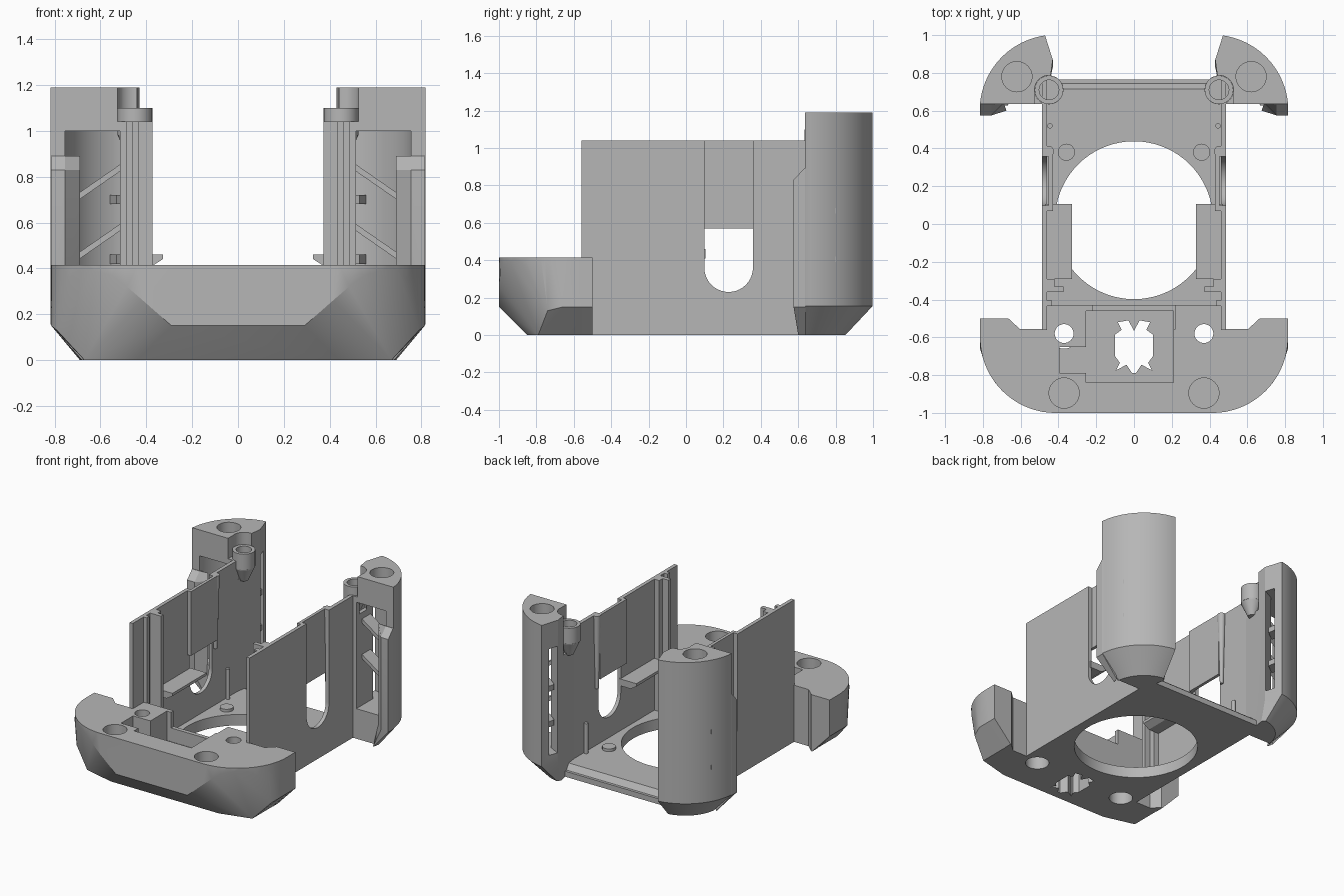
import bpy, bmesh, math

if "Cube" in bpy.data.objects:
    bpy.data.objects.remove(bpy.data.objects["Cube"])

grey = bpy.data.materials.new("grey plastic")
grey.diffuse_color = (0.47, 0.47, 0.47, 1)
grey.use_nodes = True
grey.node_tree.nodes["Principled BSDF"].inputs["Base Color"].default_value = grey.diffuse_color


def to_object(name, bm):
    bmesh.ops.recalc_face_normals(bm, faces=bm.faces)
    mesh = bpy.data.meshes.new(name)
    bm.to_mesh(mesh)
    bm.free()
    ob = bpy.data.objects.new(name, mesh)
    bpy.context.collection.objects.link(ob)
    mesh.materials.append(grey)
    return ob


def loft(name, rings):
    """Skin equal-length rings of 3D points and cap both ends."""
    bm = bmesh.new()
    vs = [[bm.verts.new(p) for p in r] for r in rings]
    n = len(vs[0])
    bm.faces.new(vs[0])
    bm.faces.new(vs[-1])
    for a, b in zip(vs, vs[1:]):
        for i in range(n):
            j = (i + 1) % n
            bm.faces.new((a[i], a[j], b[j], b[i]))
    return to_object(name, bm)


def prism(name, outline, z0, z1):
    return loft(name, [[(x, y, z) for x, y in outline] for z in (z0, z1)])


def extrude_x(name, profile, x0, x1):
    return loft(name, [[(x, y, z) for y, z in profile] for x in (x0, x1)])


def box(name, x0, x1, y0, y1, z0, z1):
    return prism(name, [(x0, y0), (x1, y0), (x1, y1), (x0, y1)], z0, z1)


def arc(cx, cy, r, a0, a1, n):
    return [(cx + r * math.cos(math.radians(a0 + (a1 - a0) * i / n)),
             cy + r * math.sin(math.radians(a0 + (a1 - a0) * i / n))) for i in range(n + 1)]


def cyl(name, x, y, r, z0, z1, r0=None):
    lo = arc(x, y, r0 or r, 0, 360, 32)[:-1]
    hi = arc(x, y, r, 0, 360, 32)[:-1]
    return loft(name, [[(*p, z0) for p in lo], [(*p, z1) for p in hi]])


def finish(ob, cuts=(), adds=(), mirror=False):
    for op, others in (("UNION", adds), ("DIFFERENCE", cuts)):
        for other in others:
            m = ob.modifiers.new("bool", "BOOLEAN")
            m.operation, m.object, m.solver = op, other, "EXACT"
            other.hide_render = True
    if mirror:
        ob.modifiers.new("mirror", "MIRROR").use_mirror_merge = False
    bpy.ops.object.select_all(action="DESELECT")
    ob.select_set(True)
    bpy.context.view_layer.objects.active = ob
    bpy.ops.object.convert(target="MESH")
    bpy.ops.object.shade_smooth_by_angle(angle=math.radians(25))
    for other in (*cuts, *adds):
        bpy.data.objects.remove(other)
    return ob


# floor plate with round opening and sloped rear lip
floor = extrude_x("floor", [(-.45, 0), (.765, 0), (.765, .04), (.745, .04), (.715, .08), (-.45, .08)], -.485, .485)
opening = prism("cutter", arc(0, .02, .418, 0, 360, 72)[:-1], -.1, .3)
finish(floor, [opening])

# front bumper: hull of the bottom outline, faceted corners and rounded top
bm = bmesh.new()
corner = [(.44, -.85, 0), (.67, -.79, 0), (.67, -.555, 0), (.29, -1, .15), (.815, -.555, .15),
          (.815, -.66, .15), (.79, -.74, .13), (.815, -.555, .415)]
corner += [(.415 + .4 * math.sin(math.radians(t)), -.6 - .4 * math.cos(math.radians(t)), z)
           for t, z in ((0, .26), (10, .32), (20, .37), (32, .39), (45, .39), (55, .35), (68, .22))]
corner += [(x, y, .415) for x, y in arc(.415, -.6, .4, -90, 0, 24)]
for x, y, z in corner:
    bm.verts.new((x, y, z))
    bm.verts.new((-x, y, z))
hull = bmesh.ops.convex_hull(bm, input=bm.verts)
bmesh.ops.delete(bm, geom=[v for v in bm.verts if not v.link_faces], context="VERTS")
bmesh.ops.dissolve_limit(bm, angle_limit=.01, verts=bm.verts, edges=bm.edges)
bumper = to_object("front_bumper", bm)

star = [(0, -.565), (.03, -.51), (.085, -.52), (.065, -.56), (.1, -.585), (.1, -.7),
        (.075, -.735), (.095, -.775), (.04, -.745), (.01, -.79)]
star += [(-x, y) for x, y in reversed(star[1:])]
cuts = [box("cutter", -.255, .21, -.84, -.46, .2, .6),
        box("cutter", -.395, -.25, -.79, -.65, .2, .6),
        prism("cutter", star, -.1, .3)]
adds = [box("tail", -.47, .47, -.6, -.43, 0, .3)]
for s in (-1, 1):
    cuts += [cyl("cutter", s * .37, -.58, .05, -.1, .6),
             cyl("cutter", s * .37, -.58, .08, -.1, .2),
             cyl("cutter", s * .37, -.895, .08, .3, .6)]
    a, b = sorted((s * .22, s * .47))
    adds.append(box("screw_block", a, b, -.62, -.43, .1, .415))
finish(bumper, cuts, adds)

# lips at the bumper ends
lip = [loft("bumper_lip", [[(x, y, z) for x, y in ((.6, -.56), (o, -.56), (o, -.5), (.665, -.5))]
                           for o, z in ((.672, 0), (.815, .15), (.815, .415))])]
finish(lip[0], mirror=True)

# side walls with a round-ended slot, closed higher up by an inner panel
wall = box("side_wall", .46, .487, -.56, .78, 0, 1.04)
slot = extrude_x("cutter", arc(.228, .36, .13, 180, 360, 20) + [(.358, 1.2), (.098, 1.2)], .3, .6)
finish(wall, [slot], mirror=True)
finish(box("slot_panel", .43, .452, .08, .38, .57, 1.04), mirror=True)
finish(box("slot_panel_edge", .43, .465, .07, .098, .57, 1.04), mirror=True)
finish(cyl("wall_pillar", .452, .385, .028, .5, 1.04, .012), mirror=True)
finish(cyl("thin_rod", .445, .52, .014, .05, .3), mirror=True)
finish(cyl("floor_pin", .358, .38, .045, .05, .1), mirror=True)

# front guide channel and support ledge inside each wall
finish(box("guide_flange", .373, .47, -.36, -.33, .05, 1.04), mirror=True)
finish(box("guide_rib", .42, .47, -.33, -.29, .05, 1.04), mirror=True)
finish(box("guide_strip", .435, .47, -.435, -.405, .05, 1.04), mirror=True)
ledge = loft("support_ledge", [[(.328, y, .46), (.47, y, .46), (.47, y, .41), (.375, y, .41), (.328, y, .44)]
                               for y in (-.29, .105)])
finish(ledge, mirror=True)


# rear corner towers: rounded outside, tapered foot, hollow with an open front
def tower_ring(r, z, top_y):
    e = .415 + r
    pts = [(.46, .635), (e, .635)] + arc(.415, .6, r, 6, 82, 24)
    return [(x, y, z) for x, y in pts + [(.43, top_y), (.445, .76)]]


tower = loft("rear_tower", [tower_ring(.255, 0, .83), tower_ring(.402, .155, .87), tower_ring(.402, 1.19, .87)])
hollow = prism("cutter", [(.515, .5), (.755, .5), (.755, .62)] + arc(.415, .6, .345, 10, 72, 14)
               + [(.4, .95), (.4, .89), (.515, .83)], .22, 1.0)
finish(tower, [hollow, cyl("cutter", .62, .78, .08, 1.08, 1.4),
               cyl("cutter", .45, .71, .077, .9, 1.4),
               box("cutter", .4, .525, .6, .72, 1.04, 1.4)], mirror=True)

# forward lip on the outer edge of each tower
tower_lip = loft("tower_lip", [[(.69, .64, z0), (.69 if z0 < .1 else .815, .64, z0), (o, y, z0), (i, y, z0)]
                               for z0, o, i, y in ((0, .68, .675, .6), (.15, .815, .755, .575),
                                                   (.83, .815, .755, .575), (.89, .815, .755, .632))])
finish(tower_lip, mirror=True)

# slanted ribs and cross bars inside each tower
for name, z in (("tower_rib_low", .42), ("tower_rib_high", .68)):
    rib = loft(name, [[(.505, y, z + .18), (.765, y, z), (.765, y, z - .03), (.505, y, z + .15)]
                      for y in (.70, .80)])
    finish(rib, mirror=True)
    finish(prism("window_bar", [(.452, .88), (.53, .82), (.56, .92), (.465, .96)], z, z + .04), mirror=True)

# screw bosses between wall and tower
boss = cyl("screw_boss", .45, .71, .076, .98, 1.1)
tip = cyl("tip", .45, .71, .0765, .88, .985, .03)
finish(boss, [cyl("cutter", .45, .71, .052, 1.0, 1.3)], [tip], mirror=True)
